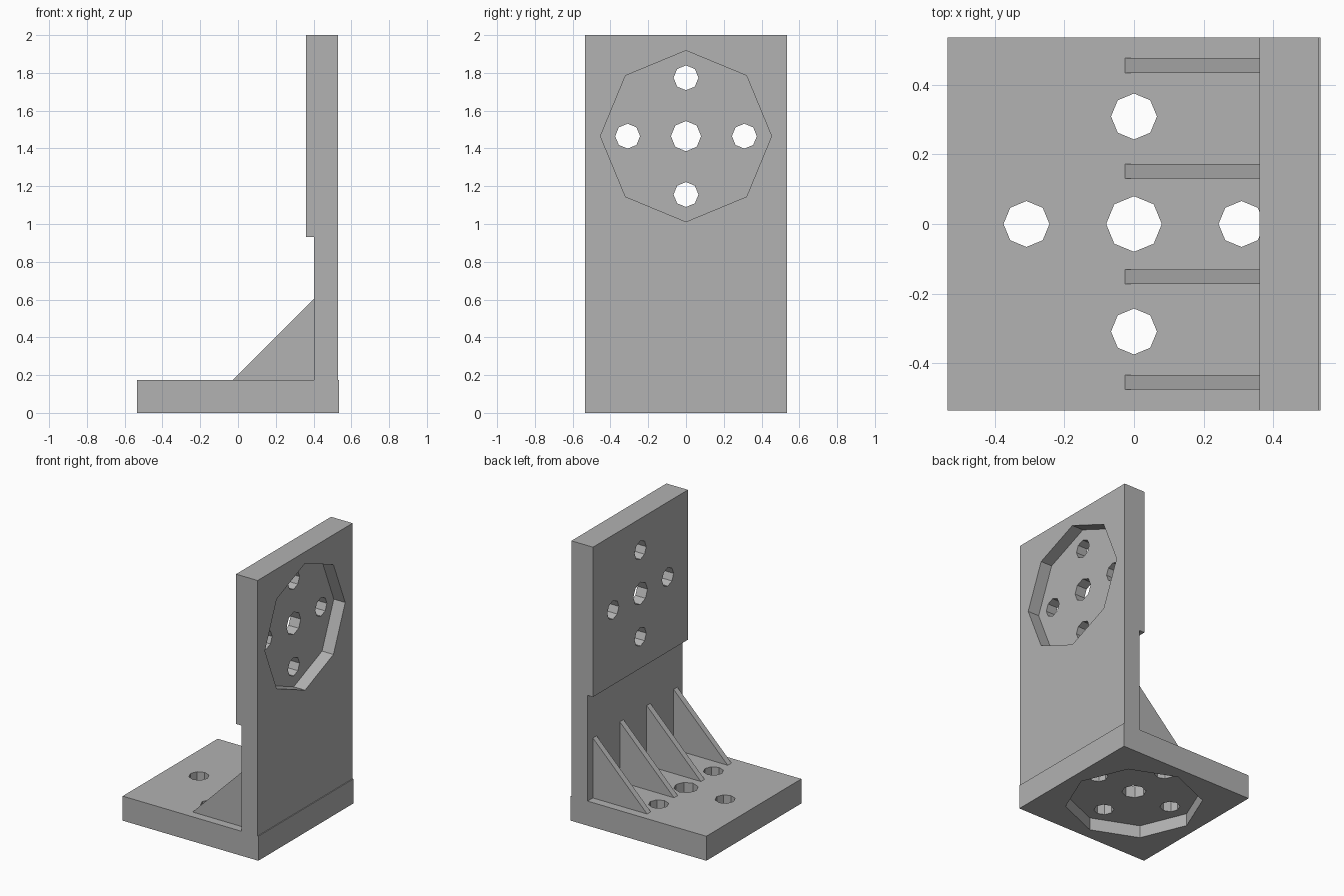
import bpy
import bmesh
from math import cos, sin, pi
from mathutils import Vector

if "Cube" in bpy.data.objects:
    bpy.data.objects.remove(bpy.data.objects["Cube"], do_unlink=True)

grey = bpy.data.materials.new("plain_grey")
grey.use_nodes = True
colour = (0.445, 0.445, 0.445, 1)
grey.diffuse_color = colour
grey.node_tree.nodes["Principled BSDF"].inputs["Base Color"].default_value = colour

HALF = 0.536     # half width of the bracket
RECESS = 0.09    # depth of the octagonal pockets


def prism(name, points, offset):
    """Extrude a closed outline of 3D points along an offset."""
    bm = bmesh.new()
    face = bm.faces.new([bm.verts.new(p) for p in points])
    grown = bmesh.ops.extrude_face_region(bm, geom=[face])["geom"]
    moved = [v for v in grown if isinstance(v, bmesh.types.BMVert)]
    bmesh.ops.translate(bm, verts=moved, vec=offset)
    bmesh.ops.recalc_face_normals(bm, faces=bm.faces)
    mesh = bpy.data.meshes.new(name)
    bm.to_mesh(mesh)
    bm.free()
    mesh.materials.append(grey)
    obj = bpy.data.objects.new(name, mesh)
    bpy.context.collection.objects.link(obj)
    return obj


def side_profile(name, outline, y, width):
    """Extrude an (x, z) outline across the width, centred on y."""
    return prism(name, [(x, y - width / 2, z) for x, z in outline], (0, width, 0))


def cut(target, centre, u, v, radius, start, end):
    """Cut an octagonal hole along the axis u x v."""
    axis = u.cross(v)
    ring = [centre + axis * start + radius * (u * cos(i * pi / 4) + v * sin(i * pi / 4))
            for i in range(8)]
    cutter = prism("hole_cutter", ring, axis * (end - start))
    cutter.hide_render = True
    mod = target.modifiers.new("hole", "BOOLEAN")
    mod.object = cutter
    mod.operation = "DIFFERENCE"
    mod.solver = "EXACT"
    bpy.context.view_layer.update()
    graph = bpy.context.evaluated_depsgraph_get()
    result = bpy.data.meshes.new_from_object(target.evaluated_get(graph))
    target.modifiers.clear()
    target.data = result
    bpy.data.objects.remove(cutter, do_unlink=True)


def mounting_face(target, centre, u, v):
    """Pocket with a centre hole and four bolt holes; u x v points outward."""
    cut(target, centre, u, v, 0.453, -RECESS, 0.1)
    cut(target, centre, u, v, 0.08, -0.4, 0.1)
    for way in (u, -u, v, -v):
        cut(target, centre + way * 0.309, u, v, 0.066, -0.4, 0.1)


X, Y, Z = Vector((1, 0, 0)), Vector((0, 1, 0)), Vector((0, 0, 1))

# Base plate with its pocket underneath
base = side_profile("base_plate", [(-HALF, 0), (HALF, 0), (HALF, 0.175), (-HALF, 0.175)],
                    0, HALF * 2)
mounting_face(base, Vector((0, 0, 0)), Y, X)

# Upright wall, thicker in its upper half, with a pocket on the outer side
wall = side_profile("upright_wall",
                    [(0.402, 0.175), (0.53, 0.175), (0.53, 2), (0.36, 2),
                     (0.36, 0.93), (0.402, 0.93)], 0, HALF * 2)
mounting_face(wall, Vector((0.53, 0, 1.465)), Y, Z)

# Four triangular ribs bracing the wall
for i in range(4):
    side_profile(f"rib_{i + 1}", [(-0.026, 0.175), (0.402, 0.175), (0.402, 0.603)],
                 -0.455 + i * 0.3035, 0.042)
